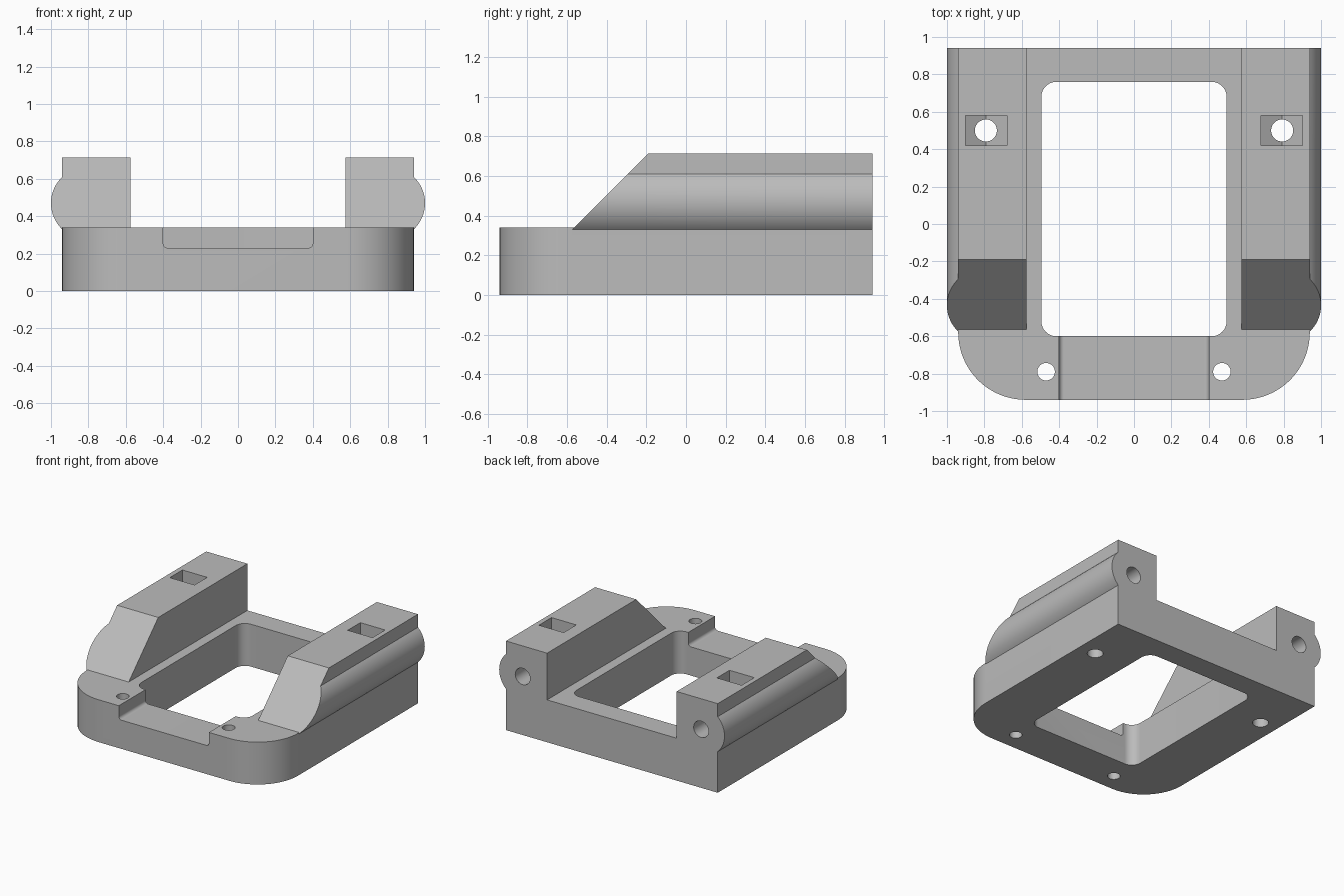
import bpy, bmesh, math
from mathutils import Vector

cube = bpy.data.objects.get("Cube")
if cube:
    bpy.data.objects.remove(cube, do_unlink=True)

grey = bpy.data.materials.new("plain grey")
grey.use_nodes = True
colour = (0.5, 0.5, 0.5, 1)
grey.diffuse_color = colour
grey.node_tree.nodes["Principled BSDF"].inputs["Base Color"].default_value = colour


def arc(cx, cy, r, start, end, steps=16):
    return [(cx + r * math.cos(a), cy + r * math.sin(a))
            for a in (start + (end - start) * i / steps for i in range(steps + 1))]


def rounded(x0, y0, x1, y1, r_low, r_high):
    """Rectangle outline with separate radii for its low and high corners."""
    q = math.pi / 2
    corners = [(x1, y0, r_low, -1, 1), (x1, y1, r_high, -1, -1),
               (x0, y1, r_high, 1, -1), (x0, y0, r_low, 1, 1)]
    pts = []
    for i, (x, y, r, sx, sy) in enumerate(corners):
        pts += arc(x + sx * r, y + sy * r, r, (i - 1) * q, i * q) if r else [(x, y)]
    return pts


def prism(name, pts, start, end, axis="Z", slope=None):
    """Extrude an outline; slope offsets the start cap by height."""
    bm = bmesh.new()
    place = (lambda p, d: Vector((p[0], p[1], d))) if axis == "Z" else \
            (lambda p, d: Vector((p[0], d, p[1])))
    low = [bm.verts.new(place(p, start if slope is None else p[1] + slope)) for p in pts]
    high = [bm.verts.new(place(p, end)) for p in pts]
    bm.faces.new(low)
    bm.faces.new(high)
    for i in range(len(pts)):
        j = (i + 1) % len(pts)
        bm.faces.new((low[i], low[j], high[j], high[i]))
    bmesh.ops.recalc_face_normals(bm, faces=bm.faces)
    mesh = bpy.data.meshes.new(name)
    bm.to_mesh(mesh)
    bm.free()
    mesh.materials.append(grey)
    obj = bpy.data.objects.new(name, mesh)
    bpy.context.collection.objects.link(obj)
    return obj


def combine(target, tool, operation):
    bpy.context.view_layer.objects.active = target
    mod = target.modifiers.new(operation, "BOOLEAN")
    mod.operation, mod.object, mod.solver = operation, tool, "EXACT"
    bpy.ops.object.modifier_apply(modifier=mod.name)
    bpy.data.objects.remove(tool, do_unlink=True)


def circle(x, y, r):
    return arc(x, y, r, 0, math.tau, 32)[:-1]


# Base plate with two rounded front corners
SIDE, TOP, BORE_X, BORE_Z = 0.94, 0.34, 0.807, 0.47
frame = prism("mounting_frame", rounded(-SIDE, -SIDE, SIDE, SIDE, 0.36, 0), 0, TOP)

# Side rails: bulged outer wall, sloping front end
swell = math.asin(0.14 / 0.193)
profile = [(0.575, 0.33)] + arc(BORE_X, BORE_Z, 0.193, -swell, swell, 24) \
    + [(SIDE, 0.715), (0.575, 0.715)]
for s in (-1, 1):
    rail = prism("rail", [(s * x, z) for x, z in profile], 0, SIDE, "Y", slope=-0.905)
    combine(frame, rail, "UNION")

# Central window and front notch
combine(frame, prism("window", rounded(-0.495, -0.6, 0.495, 0.76, 0.08, 0.08), -0.1, 0.6),
        "DIFFERENCE")
combine(frame, prism("notch", rounded(-0.4, 0.23, 0.4, 0.5, 0.025, 0), -1.1, -0.55, "Y"),
        "DIFFERENCE")

# Screw holes, rear bores and nut pockets with pointed floors
nut = [(0.68, 0.9), (0.68, 0.41), (0.79, 0.346), (0.9, 0.41), (0.9, 0.9)]
for s in (-1, 1):
    cutters = [
        prism("front_hole", circle(s * 0.47, -0.79, 0.047), -0.1, 0.6),
        prism("rail_hole", circle(s * 0.792, 0.5, 0.059), -0.1, 0.6),
        prism("rear_bore", circle(s * 0.792, BORE_Z, 0.066), 0.3, 1.1, "Y"),
        prism("nut_pocket", [(s * x, z) for x, z in nut], 0.42, 0.58, "Y"),
    ]
    for cutter in cutters:
        combine(frame, cutter, "DIFFERENCE")

# Smooth curves with crisp edges
bpy.ops.object.select_all(action="DESELECT")
frame.select_set(True)
bpy.context.view_layer.objects.active = frame
bpy.ops.object.shade_smooth_by_angle(angle=math.radians(25))
